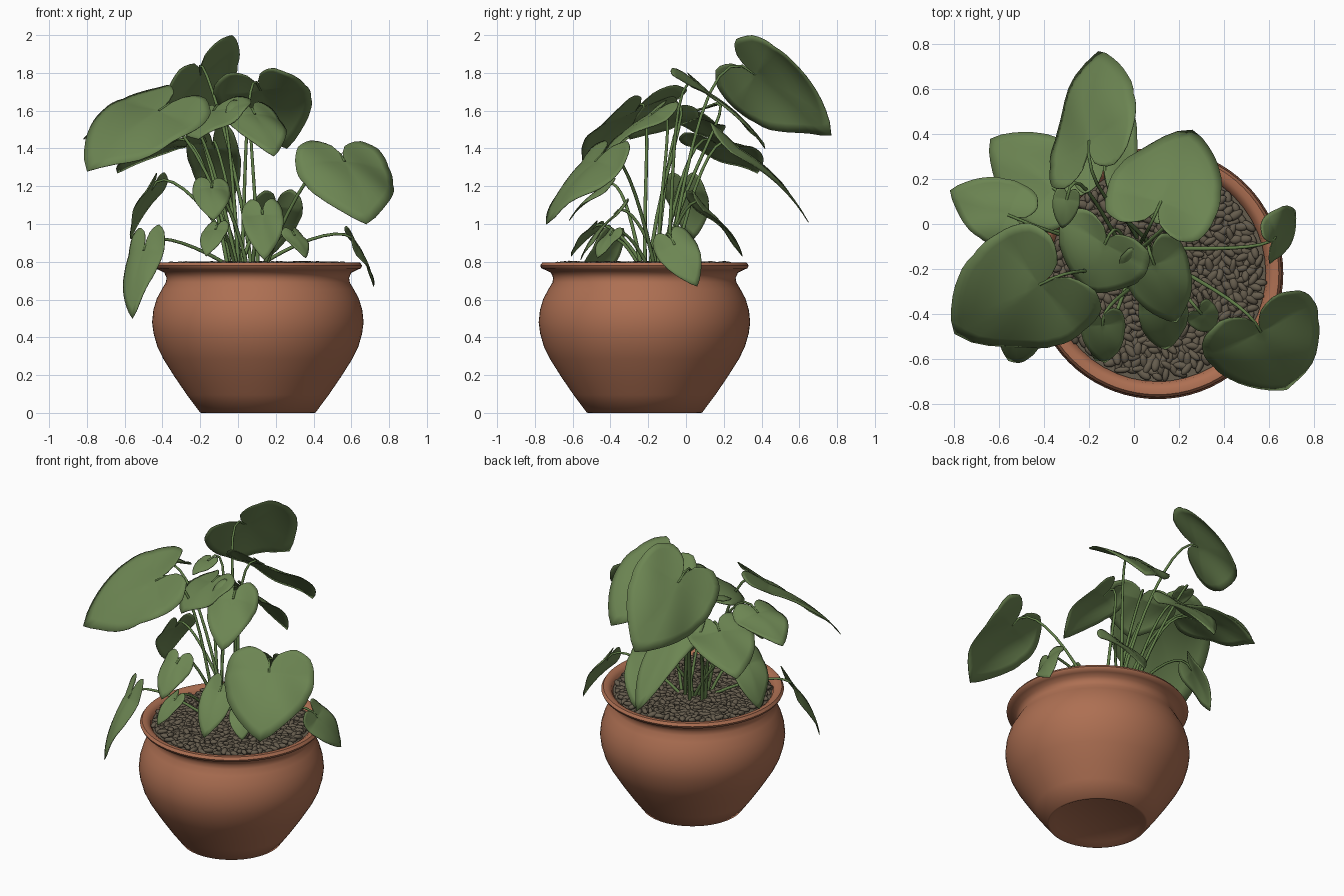
import bpy, bmesh, math, random
from mathutils import Vector, Matrix

if "Cube" in bpy.data.objects:
    bpy.data.objects.remove(bpy.data.objects["Cube"])

random.seed(4)
CX, CY = 0.105, -0.22          # pot axis


def material(name, rgb):
    m = bpy.data.materials.new(name)
    m.diffuse_color = (*rgb, 1)
    m.use_nodes = True
    m.node_tree.nodes["Principled BSDF"].inputs["Base Color"].default_value = m.diffuse_color
    return m


TERRACOTTA = material("terracotta", (0.42, 0.16, 0.085))
GREEN = material("leaf green", (0.15, 0.235, 0.085))
STEM = material("stem green", (0.12, 0.21, 0.065))
PEBBLE = material("pebble brown", (0.13, 0.107, 0.074))


def add_object(name, bm, mat):
    me = bpy.data.meshes.new(name)
    bm.normal_update()
    bm.to_mesh(me)
    bm.free()
    me.materials.append(mat)
    for p in me.polygons:
        p.use_smooth = True
    ob = bpy.data.objects.new(name, me)
    bpy.context.collection.objects.link(ob)
    return ob


def lathe(name, profile, mat, seg=72):
    bm = bmesh.new()
    vs = [bm.verts.new((CX + r, CY, z)) for r, z in profile]
    edges = [bm.edges.new(p) for p in zip(vs, vs[1:])]
    bmesh.ops.spin(bm, geom=vs + edges, cent=(CX, CY, 0), axis=(0, 0, 1),
                   angle=math.tau, steps=seg)
    bmesh.ops.remove_doubles(bm, verts=bm.verts, dist=0.0005)
    bmesh.ops.recalc_face_normals(bm, faces=bm.faces)
    return add_object(name, bm, mat)


# Pot: shallow recessed foot, round belly, neck and rolled rim
pot = lathe("pot", [(0, .018), (.26, .018), (.292, 0), (.305, .001), (.375, .095),
                    (.44, .19), (.5, .285), (.532, .35), (.552, .42), (.56, .48), (.553, .545),
                    (.535, .605), (.508, .655), (.487, .69), (.483, .715), (.495, .742),
                    (.525, .757), (.545, .765), (.552, .78), (.54, .797), (.515, .797),
                    (.49, .78), (.475, .72)], TERRACOTTA)
bpy.context.view_layer.objects.active = pot
pot.select_set(True)
bpy.ops.object.shade_smooth_by_angle(angle=math.radians(50))

# Soil disc
soil = lathe("soil", [(0, .765), (.482, .765)], PEBBLE, 48)
if soil.data.polygons[0].normal.z < 0:
    soil.data.flip_normals()

# Pebbles scattered on a sunflower spiral
bm = bmesh.new()
COUNT = 650
for i in range(COUNT):
    r = 0.462 * math.sqrt((i + .5) / COUNT)
    a = i * 2.39996
    pos = Vector((CX + r * math.cos(a), CY + r * math.sin(a), .778 + random.uniform(-.006, .01)))
    rot = Matrix.Rotation(random.uniform(0, math.tau), 4, 'Z') @ \
        Matrix.Rotation(random.uniform(-.35, .35), 4, 'Y')
    size = Matrix.Diagonal((random.uniform(.026, .04), random.uniform(.014, .02), .015, 1))
    bmesh.ops.create_icosphere(bm, subdivisions=2, radius=1,
                               matrix=Matrix.Translation(pos) @ rot @ size)
add_object("pebbles", bm, PEBBLE)

# Heart outline: (angle from tip, radius)
HEART = [(0, 1), (18, .80), (35, .68), (60, .57), (90, .52), (120, .52),
         (145, .46), (165, .28), (180, .05)]


def heart_radius(deg):
    for (a0, r0), (a1, r1) in zip(HEART, HEART[1:]):
        if deg <= a1:
            return r0 + (r1 - r0) * (deg - a0) / (a1 - a0)
    return HEART[-1][1]


def leaf(name, notch, tip, half_width, roll=0, bend=.27):
    """Heart-shaped blade from notch to tip, arched along the midrib, rolled about it."""
    n0 = Vector(notch)
    d = Vector(tip) - n0
    length = d.length
    d.normalize()
    side = d.cross(Vector((0, 0, 1))).normalized()
    up = side.cross(d)
    s = side * math.cos(roll) + up * math.sin(roll)
    nrm = s.cross(d)
    bm = bmesh.new()
    centre = bm.verts.new(n0)
    rings, seg = 7, 48
    grid = []
    phase = random.uniform(0, 6)
    for k in range(1, rings + 1):
        row = []
        for j in range(seg):
            th = -math.pi + math.tau * j / seg
            r = heart_radius(abs(math.degrees(th))) * k / rings
            u, v = r * math.cos(th), r * math.sin(th) / .52
            arch = bend * (u - u * u) if u > 0 else .15 * bend * u
            lift = length * arch - half_width * .15 * v * v
            lift += .1 * half_width * math.sin(4 * u + 3 * v + phase) * abs(v)
            row.append(bm.verts.new(n0 + d * u * length + s * v * half_width + nrm * lift))
        grid.append(row)
    for j in range(seg):
        q = (j + 1) % seg
        bm.faces.new((centre, grid[0][j], grid[0][q]))
        for a, b in zip(grid, grid[1:]):
            bm.faces.new((a[j], b[j], b[q], a[q]))
    bm.normal_update()
    if sum(f.normal.dot(nrm) for f in bm.faces) < 0:
        bmesh.ops.reverse_faces(bm, faces=bm.faces)
    ob = add_object(name, bm, GREEN)
    mod = ob.modifiers.new("thickness", 'SOLIDIFY')
    mod.thickness = .004


# Leaves: name, notch, tip, half width, optional roll
LEAVES = [
    ("top_back_leaf", (-.20, .37, 1.79), (-.16, .77, 1.47), .27, .85),
    ("upper_right_leaf", (.12, .10, 1.71), (.26, .42, 1.40), .25, .22),
    ("upper_left_leaf", (-.42, -.27, 1.60), (-.80, -.49, 1.28), .30, .35),
    ("right_front_leaf", (.565, -.48, 1.33), (.68, -.74, 1.00), .27),
    ("left_back_leaf", (-.36, .16, 1.43), (-.64, .38, 1.27), .20),
    ("far_left_leaf", (-.56, .04, 1.56), (-.82, .15, 1.45), .15),
    ("back_leaf", (-.13, .28, 1.40), (-.09, .65, 1.01), .14),
    ("middle_leaf", (-.13, -.09, 1.60), (-.21, -.30, 1.45), .22, -.25),
    ("middle_right_leaf", (.09, -.18, 1.58), (.19, -.44, 1.36), .15),
    ("small_upper_leaf", (-.30, .11, 1.62), (-.32, -.02, 1.57), .06),
    ("front_leaf", (-.14, -.45, 1.19), (-.13, -.62, 1.02), .10),
    ("front_low_leaf", (.13, -.38, 1.05), (.14, -.56, .81), .11),
    ("front_small_leaf", (-.12, -.50, .97), (-.17, -.61, .83), .07),
    ("right_small_leaf", (.30, -.40, .94), (.36, -.47, .82), .07),
    ("rim_right_leaf", (.63, -.06, .89), (.72, .06, .67), .11, -.8),
    ("left_hanging_leaf", (-.50, -.44, .86), (-.56, -.61, .50), .12, -.36),
    ("left_low_leaf", (-.46, 0, 1.18), (-.57, .04, .92), .12),
    ("back_low_leaf", (.20, .10, 1.09), (.17, .30, .83), .14),
]
for spec in LEAVES:
    leaf(*spec)

# Stems: one arching curve per leaf, fanning out from the soil
cu = bpy.data.curves.new("stems", 'CURVE')
cu.dimensions = '3D'
cu.bevel_depth = .009
cu.bevel_resolution = 2
cu.resolution_u = 10
cu.use_fill_caps = True
for i, spec in enumerate(LEAVES):
    n = Vector(spec[1])
    d = (Vector(spec[2]) - n).normalized()
    root = Vector((.05 + .06 * math.cos(i * 2.4), -.16 + .05 * math.sin(i * 2.4), .76))
    root += Vector((n.x - root.x, n.y - root.y, 0)) * .12
    flat = Vector((n.x - root.x, n.y - root.y, 0))
    reach = (n - root).length
    sp = cu.splines.new('BEZIER')
    sp.bezier_points.add(1)
    p, q = sp.bezier_points
    p.co, q.co = root, n
    p.handle_right = root + flat * .22 + Vector((0, 0, (n.z - root.z) * .5 + .03))
    p.handle_left = root - Vector((0, 0, .05))
    q.handle_left = n - (d + Vector((0, 0, -.15))) * reach * .28
    q.handle_right = n + d * .05
    p.radius, q.radius = 1.2, .7
cu.materials.append(STEM)
bpy.context.collection.objects.link(bpy.data.objects.new("stems", cu))
